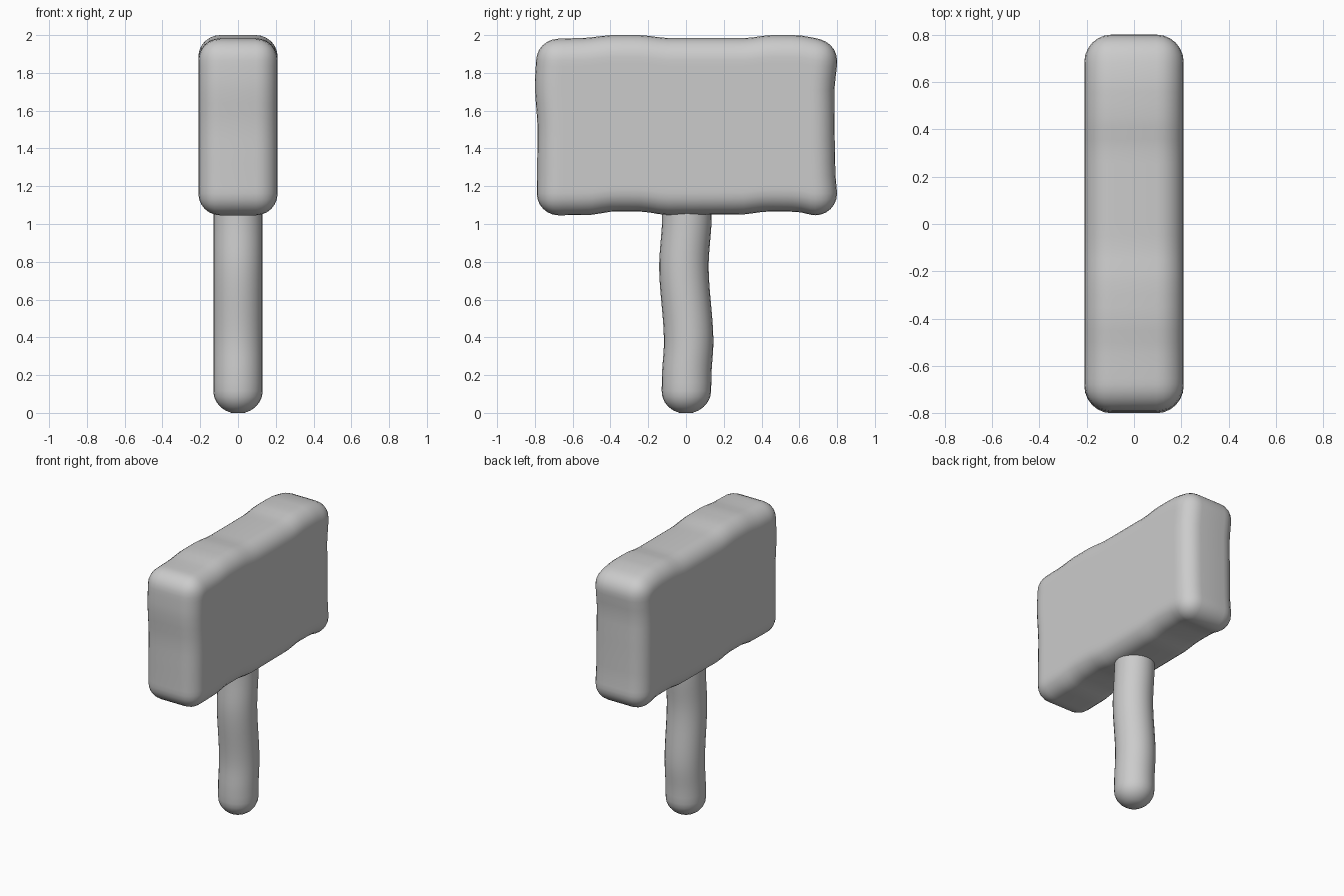
import bpy, bmesh, math

if "Cube" in bpy.data.objects:
    bpy.data.objects.remove(bpy.data.objects["Cube"])


def curve(points, t):
    """Smoothly interpolate (position, value) pairs."""
    if t <= points[0][0]:
        return points[0][1]
    for (a, va), (b, vb) in zip(points, points[1:]):
        if t <= b:
            s = (t - a) / (b - a)
            return va + (vb - va) * s * s * (3 - 2 * s)
    return points[-1][1]


def finish(bm, name):
    bmesh.ops.recalc_face_normals(bm, faces=bm.faces)
    for f in bm.faces:
        f.smooth = True
    mesh = bpy.data.meshes.new(name)
    bm.to_mesh(mesh)
    bm.free()
    obj = bpy.data.objects.new(name, mesh)
    bpy.context.collection.objects.link(obj)
    return obj


# Outline waves of the head: heights along y, side positions along z
TOP = [(-0.72, 1.98), (-0.56, 1.984), (-0.38, 2.0), (-0.26, 2.0), (-0.08, 1.984),
       (0.3, 1.984), (0.45, 2.0), (0.57, 2.0), (0.72, 1.98)]
BOTTOM = [(-0.68, 1.046), (-0.52, 1.048), (-0.38, 1.066), (-0.25, 1.066), (-0.1, 1.048),
          (0.28, 1.05), (0.43, 1.066), (0.57, 1.065), (0.68, 1.046)]
LEFT = [(1.15, -0.79), (1.3, -0.788), (1.5, -0.786), (1.75, -0.8), (1.9, -0.793)]
RIGHT = [(1.15, 0.8), (1.3, 0.79), (1.5, 0.787), (1.7, 0.785), (1.87, 0.8)]

# Head: bevelled block, sliced and pushed to the wavy outline
HX, HY, HZ, MID = 0.21, 0.79, 0.465, 1.52
bm = bmesh.new()
bmesh.ops.create_cube(bm, size=2)
for v in bm.verts:
    v.co = (v.co.x * HX, v.co.y * HY, MID + v.co.z * HZ)
bmesh.ops.bevel(bm, geom=bm.edges[:], offset=0.115, segments=6,
                profile=0.5, affect='EDGES')
slices = [((0, -0.65 + 1.3 * i / 26, 0), (0, 1, 0)) for i in range(27)]
slices += [((0, 0, 1.2 + 0.64 * i / 10), (0, 0, 1)) for i in range(11)]
for co, no in slices:
    bmesh.ops.bisect_plane(bm, geom=bm.verts[:] + bm.edges[:] + bm.faces[:],
                           plane_co=co, plane_no=no)
for v in bm.verts:
    x, y, z = v.co
    ty, tz = (y / HY + 1) / 2, ((z - MID) / HZ + 1) / 2
    lo, hi = curve(BOTTOM, y), curve(TOP, y)
    left, right = curve(LEFT, z), curve(RIGHT, z)
    v.co = (x, left + (right - left) * ty, lo + (hi - lo) * tz)
finish(bm, "hammer_head")

# Handle: round rings with a domed foot, following a gently bent centre line
BEND = [(0.0, 0.0), (0.18, 0.003), (0.38, 0.014), (0.78, -0.011), (1.05, 0.005)]
R, DOME, SIDES = 0.131, 0.12, 24
rings = [(R * math.sin(a), DOME * (1 - math.cos(a)))
         for a in (math.radians(d) for d in (15, 30, 45, 60, 75, 90))]
rings += [(R, DOME + (1.12 - DOME) * i / 22) for i in range(1, 23)]
bm = bmesh.new()
loops = [[bm.verts.new((r * math.cos(2 * math.pi * k / SIDES),
                        r * math.sin(2 * math.pi * k / SIDES) + curve(BEND, z),
                        z - rings[0][1])) for k in range(SIDES)] for r, z in rings]
for a, b in zip(loops, loops[1:]):
    for k in range(SIDES):
        n = (k + 1) % SIDES
        bm.faces.new((a[k], a[n], b[n], b[k]))
bm.faces.new(loops[0])
bm.faces.new(loops[-1])
finish(bm, "handle")
